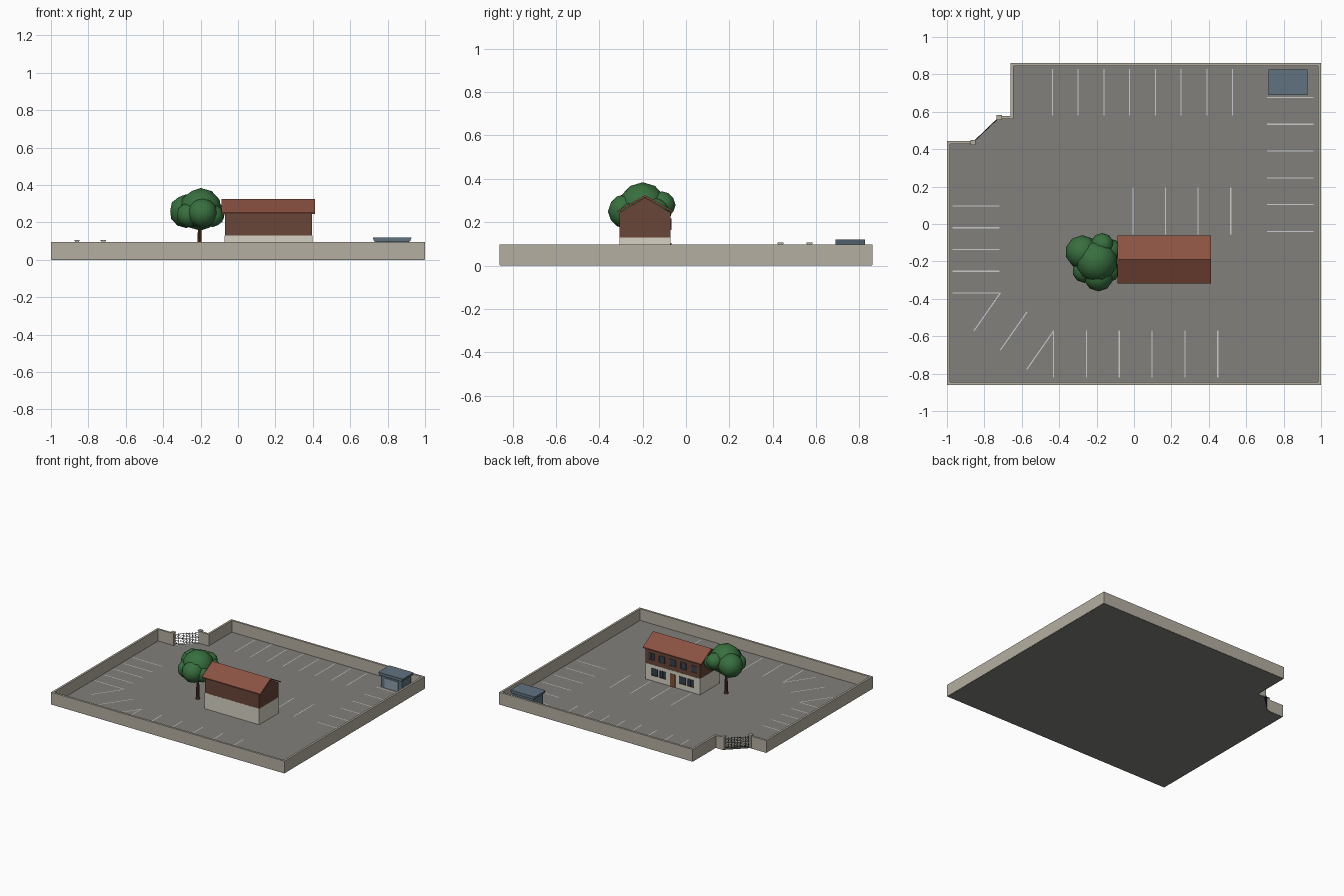
import bpy, bmesh, math
from mathutils import Vector

if "Cube" in bpy.data.objects:
    bpy.data.objects.remove(bpy.data.objects["Cube"])


def mat(name, r, g, b):
    m = bpy.data.materials.new(name)
    m.diffuse_color = (r, g, b, 1)
    m.use_nodes = True
    m.node_tree.nodes["Principled BSDF"].inputs["Base Color"].default_value = m.diffuse_color
    return m


STONE = mat("stone", .46, .43, .36)
ASPHALT = mat("asphalt", .22, .215, .2)
PAINT = mat("paint", .8, .8, .78)
PLASTER = mat("plaster", .68, .64, .55)
TIMBER = mat("timber", .14, .06, .04)
TILE = mat("tile", .26, .085, .055)
GLASS = mat("glass", .03, .055, .09)
DOOR = mat("door", .2, .09, .04)
BARK = mat("bark", .1, .045, .025)
LEAF = mat("leaf", .04, .16, .05)
IRON = mat("iron", .04, .04, .04)
BLUE = mat("blue", .12, .17, .22)
PALE = mat("pale_blue", .27, .34, .42)
G = 0.006  # ground level


def finish(bm, name, material):
    bmesh.ops.recalc_face_normals(bm, faces=bm.faces)
    me = bpy.data.meshes.new(name)
    bm.to_mesh(me)
    bm.free()
    me.materials.append(material)
    ob = bpy.data.objects.new(name, me)
    bpy.context.collection.objects.link(ob)
    return ob


def add_box(bm, x0, x1, y0, y1, z0, z1):
    vs = bmesh.ops.create_cube(bm, size=1)["verts"]
    for v in vs:
        v.co = ((x0 + x1) / 2 + v.co.x * (x1 - x0), (y0 + y1) / 2 + v.co.y * (y1 - y0),
                (z0 + z1) / 2 + v.co.z * (z1 - z0))


def boxes(name, material, items):
    bm = bmesh.new()
    for it in items:
        add_box(bm, *it)
    return finish(bm, name, material)


def extrude(name, material, pts, vec):
    bm = bmesh.new()
    f = bm.faces.new([bm.verts.new(p) for p in pts])
    ext = bmesh.ops.extrude_face_region(bm, geom=[f], use_keep_orig=True)["geom"]
    bmesh.ops.translate(bm, vec=vec, verts=[g for g in ext if isinstance(g, bmesh.types.BMVert)])
    return finish(bm, name, material)


# Plot outline, starting and ending at the gate posts
path = [Vector(p) for p in [(-.86, .443), (-1, .443), (-1, -.86), (1, -.86),
                            (1, .86), (-.66, .86), (-.66, .578), (-.72, .578)]]
T = .016


def offset(i):
    dirs = [(path[j + 1] - path[j]).normalized() for j in (i - 1, i) if 0 <= j < len(path) - 1]
    n = [Vector((-d.y, d.x)) for d in dirs]
    return path[i] + (n[0] * T if len(n) == 1 else (n[0] + n[1]) * T)


inner = [offset(i) for i in range(len(path))]
extrude("ground", ASPHALT, [(p.x * .998, p.y * .998, 0) for p in path], (0, 0, G))
extrude("boundary_wall", STONE, [(p.x, p.y, .002) for p in path + inner[::-1]], (0, 0, .094))

# Gate posts with caps
A, B = Vector((-.861, .436)), Vector((-.72, .569))
for i, p in enumerate((A, B)):
    boxes(f"gate_post_{i + 1}", STONE, [
        (p.x - .011, p.x + .011, p.y - .011, p.y + .011, G, .1),
        (p.x - .014, p.x + .014, p.y - .014, p.y + .014, .1, .106)])

# Iron gate: rails, bars and rings built along x, then turned into the opening
bm = bmesh.new()
L = (B - A).length
for z in (.014, .05, .086):
    add_box(bm, .012, L - .012, -.0015, .0015, z - .0015, z + .0015)
for i in range(9):
    x = .014 + (L - .028) * i / 8
    add_box(bm, x - .0014, x + .0014, -.0014, .0014, .009, .093)
for i in range(8):
    for zc in (.032, .068):
        cx = .014 + (L - .028) * (i + .5) / 8
        ring = []
        for k in range(8):
            a = k * math.tau / 8
            ring.append([bm.verts.new((cx + r * math.cos(a), y, zc + r * math.sin(a)))
                         for r, y in ((.0095, -.001), (.0095, .001), (.0075, .001), (.0075, -.001))])
        for k in range(8):
            p, q = ring[k], ring[(k + 1) % 8]
            for c in range(4):
                bm.faces.new((p[c], q[c], q[(c + 1) % 4], p[(c + 1) % 4]))
gate = finish(bm, "iron_gate", IRON)
gate.location = (A.x, A.y, 0)
gate.rotation_euler.z = math.atan2(B.y - A.y, B.x - A.x)

# Painted bay lines
lines = [((-.436 + .1376 * i, .83), (-.436 + .1376 * i, .58)) for i in range(8)]
lines += [((.71, .677 - .1434 * i), (.96, .677 - .1434 * i)) for i in range(6)]
lines += [((-.005 + .174 * i, .195), (-.005 + .174 * i, -.055)) for i in range(4)]
lines += [((-.43 + .1755 * i, -.57), (-.43 + .1755 * i, -.82)) for i in range(6)]
lines += [((-.97, .096 - .1163 * i), (-.72, .096 - .1163 * i)) for i in range(5)]
lines += [((-.714 + .142 * i, -.368 - .102 * i), (-.857 + .142 * i, -.573 - .102 * i)) for i in range(3)]
bm = bmesh.new()
for a, b in lines:
    a, b = Vector(a), Vector(b)
    d = (b - a).normalized()
    n = Vector((-d.y, d.x)) * .003
    bm.faces.new([bm.verts.new((p.x, p.y, G + .001)) for p in (a - n, b - n, b + n, a + n)])
marks = finish(bm, "bay_lines", PAINT)

# House: plaster ground floor, timber upper floor with gables, tiled roof
X0, X1, Y0, Y1, YC = -.07, .396, -.306, -.072, -.189
boxes("ground_floor", PLASTER, [(X0 - .001, X1 + .001, Y0 - .001, Y1 + .001, G - .002, .13)])
extrude("upper_floor", TIMBER, [(X0, y, z) for y, z in
        ((Y0, .13), (Y1, .13), (Y1, .245), (YC, .314), (Y0, .245))], (X1 - X0, 0, 0))
extrude("roof", TILE, [(-.088, y, z) for y, z in
        ((YC - .128, .244), (YC, .315), (YC + .128, .244), (YC + .128, .252),
         (YC, .325), (YC - .128, .252))], (.501, 0, 0))

# Back-facing windows and door
spots = [(.163 + .092 * i, .192, .044, .046) for i in range(-2, 3)]
spots += [(.163 + s, .076, .05, .05) for s in (-.155, -.085, .085, .155)]
frames, panes = [], []
for x, z, w, h in spots:
    w, h = w / 2, h / 2
    panes.append((x - w, x + w, Y1 - .002, Y1 + .003, z - h, z + h))
    f = .003
    y0, y1 = Y1 - .002, Y1 + .005
    frames += [(x - w - f, x + w + f, y0, y1, z + h, z + h + f),
               (x - w - f, x + w + f, y0, y1 + .002, z - h - f, z - h),
               (x - w - f, x - w, y0, y1, z - h, z + h),
               (x + w, x + w + f, y0, y1, z - h, z + h),
               (x - .001, x + .001, y0, y1, z - h, z + h)]
boxes("window_panes", GLASS, panes)
boxes("window_frames", TIMBER, frames)
boxes("door", DOOR, [(.141, .185, Y1 - .002, Y1 + .004, G, .104)])

# Tree: tapered trunk and a cluster of leaf lobes
bm = bmesh.new()
for r1, r2, z0, z1 in ((.012, .009, G - .001, .24), (.017, .01, G - .001, .03)):
    vs = bmesh.ops.create_cone(bm, cap_ends=True, segments=8, radius1=r1, radius2=r2, depth=z1 - z0)["verts"]
    bmesh.ops.translate(bm, vec=(-.205, -.2, (z0 + z1) / 2), verts=vs)
finish(bm, "tree_trunk", BARK)
bm = bmesh.new()
for x, y, z, r in ((-.2, -.2, .27, .114), (-.277, -.15, .26, .09), (-.17, -.11, .28, .062),
                   (-.13, -.14, .25, .062), (-.135, -.25, .235, .06), (-.19, -.28, .25, .08),
                   (-.265, -.25, .24, .065)):
    vs = bmesh.ops.create_icosphere(bm, subdivisions=2, radius=r)["verts"]
    bmesh.ops.translate(bm, vec=(x, y, z), verts=vs)
crown = finish(bm, "tree_crown", LEAF)
for p in crown.data.polygons:
    p.use_smooth = True

# Corner shed with an overhanging flat roof and a door panel
boxes("shed_body", BLUE, [(.735, .913, .703, .815, G - .002, .1)])
extrude("shed_roof", BLUE, [(x, .69, z) for x, z in
        ((.728, .098), (.92, .098), (.928, .12), (.72, .12))], (0, .136, 0))
boxes("shed_door", PALE, [(.765, .883, .699, .705, G, .082)])
